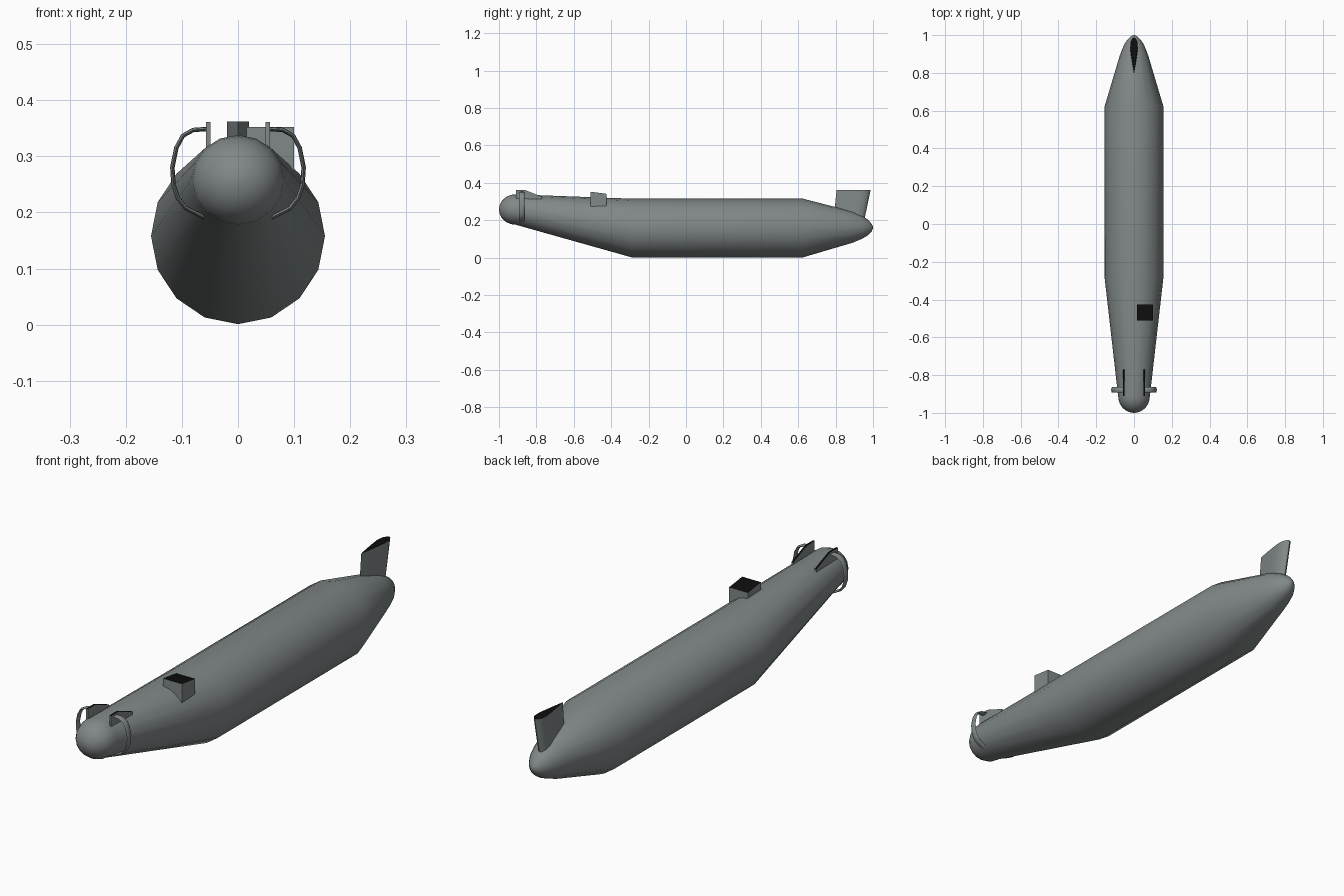
import bpy, bmesh, math

if "Cube" in bpy.data.objects:
    bpy.data.objects.remove(bpy.data.objects["Cube"])

def material(name, rgb):
    m = bpy.data.materials.new(name)
    m.diffuse_color = (*rgb, 1)
    m.use_nodes = True
    m.node_tree.nodes["Principled BSDF"].inputs["Base Color"].default_value = m.diffuse_color
    return m

GREY = material("hull grey", (0.22, 0.245, 0.245))
BLACK = material("black top", (0.004, 0.004, 0.004))

def loft(name, rings, closed_tips=True, black_top=False, smooth=None):
    """Skin a list of equal-length point rings and cap both ends."""
    bm = bmesh.new()
    vs = [[bm.verts.new(p) for p in r] for r in rings]
    n = len(rings[0])
    for a, b in zip(vs, vs[1:]):
        for i in range(n):
            j = (i + 1) % n
            bm.faces.new((a[i], a[j], b[j], b[i]))
    bm.faces.new(vs[0][::-1])
    bm.faces.new(vs[-1])
    bmesh.ops.remove_doubles(bm, verts=bm.verts, dist=1e-5)
    bmesh.ops.recalc_face_normals(bm, faces=bm.faces)
    bm.normal_update()
    if black_top:
        for f in bm.faces:
            if f.normal.z > 0.5:
                f.material_index = 1
    me = bpy.data.meshes.new(name)
    bm.to_mesh(me)
    bm.free()
    me.materials.append(GREY)
    me.materials.append(BLACK)
    ob = bpy.data.objects.new(name, me)
    bpy.context.collection.objects.link(ob)
    if smooth:
        bpy.ops.object.select_all(action='DESELECT')
        ob.select_set(True)
        bpy.context.view_layer.objects.active = ob
        bpy.ops.object.shade_smooth_by_angle(angle=math.radians(smooth))
    return ob

# Hull: 16-sided stations (y, centre z, half width, half height)
stations = []
for k in range(7):                                   # rounded nose
    a = math.radians(4 + 86 * k / 6)
    r = math.sin(a)
    stations.append((-0.912 - 0.088 * math.cos(a), 0.257, 0.084 * r, 0.081 * r))
stations += [(-0.29, 0.158, 0.155, 0.157), (0.625, 0.158, 0.155, 0.157),
             (0.89, 0.163, 0.076, 0.084), (0.945, 0.162, 0.055, 0.060),
             (0.975, 0.161, 0.036, 0.040), (0.993, 0.160, 0.018, 0.020),
             (1.0, 0.160, 0.004, 0.004)]

def ring(y, cz, rx, rz, n=16):
    return [(rx * math.sin(2 * math.pi * i / n), y, cz + rz * math.cos(2 * math.pi * i / n))
            for i in range(n)]

loft("hull", [ring(*s) for s in stations], smooth=60)

# Tail fin: teardrop section, swept backwards, dark top
half = [(0, 0), (0.25, 0.008), (0.5, 0.015), (0.72, 0.020), (0.88, 0.018), (0.97, 0.009)]
section = half + [(1, 0)] + [(t, -w) for t, w in half[:0:-1]]

def fin_ring(z, y0, y1):
    return [(w, y0 + t * (y1 - y0), z) for t, w in section]

loft("tail_fin", [fin_ring(0.16, 0.785, 0.945), fin_ring(0.362, 0.805, 0.987)],
     black_top=True, smooth=40)

# Offset box on the foredeck with a sloping top
box = [(-0.51, 0.265), (-0.425, 0.265), (-0.425, 0.341), (-0.51, 0.352)]
loft("deck_box", [[(x, y, z) for y, z in box] for x in (0.015, 0.10)], black_top=True)

# Bow plates and curved side guards, one of each per side
plate = [(-0.91, 0.27), (-0.77, 0.27), (-0.77, 0.325), (-0.86, 0.361), (-0.91, 0.361)]
path = [(0.053, 0.349), (0.080, 0.347), (0.098, 0.337), (0.110, 0.315), (0.117, 0.280),
        (0.115, 0.250), (0.107, 0.226), (0.093, 0.208), (0.060, 0.191)]
for side, s in (("left", -1), ("right", 1)):
    loft("bow_plate_" + side,
         [[(s * x, y, z) for y, z in plate] for x in (0.049, 0.057)], black_top=True)
    rings = []
    for i, (x, z) in enumerate(path):
        (xa, za), (xb, zb) = path[max(i - 1, 0)], path[min(i + 1, len(path) - 1)]
        d = math.hypot(xb - xa, zb - za)
        nx, nz = -(zb - za) / d, (xb - xa) / d
        section8 = [(math.cos(k * math.pi / 4), math.sin(k * math.pi / 4)) for k in range(8)]
        rings.append([(s * (x + nx * 0.004 * c), -0.878 + 0.014 * q, z + nz * 0.004 * c)
                      for c, q in section8])
    loft("bow_guard_" + side, rings, smooth=50)
